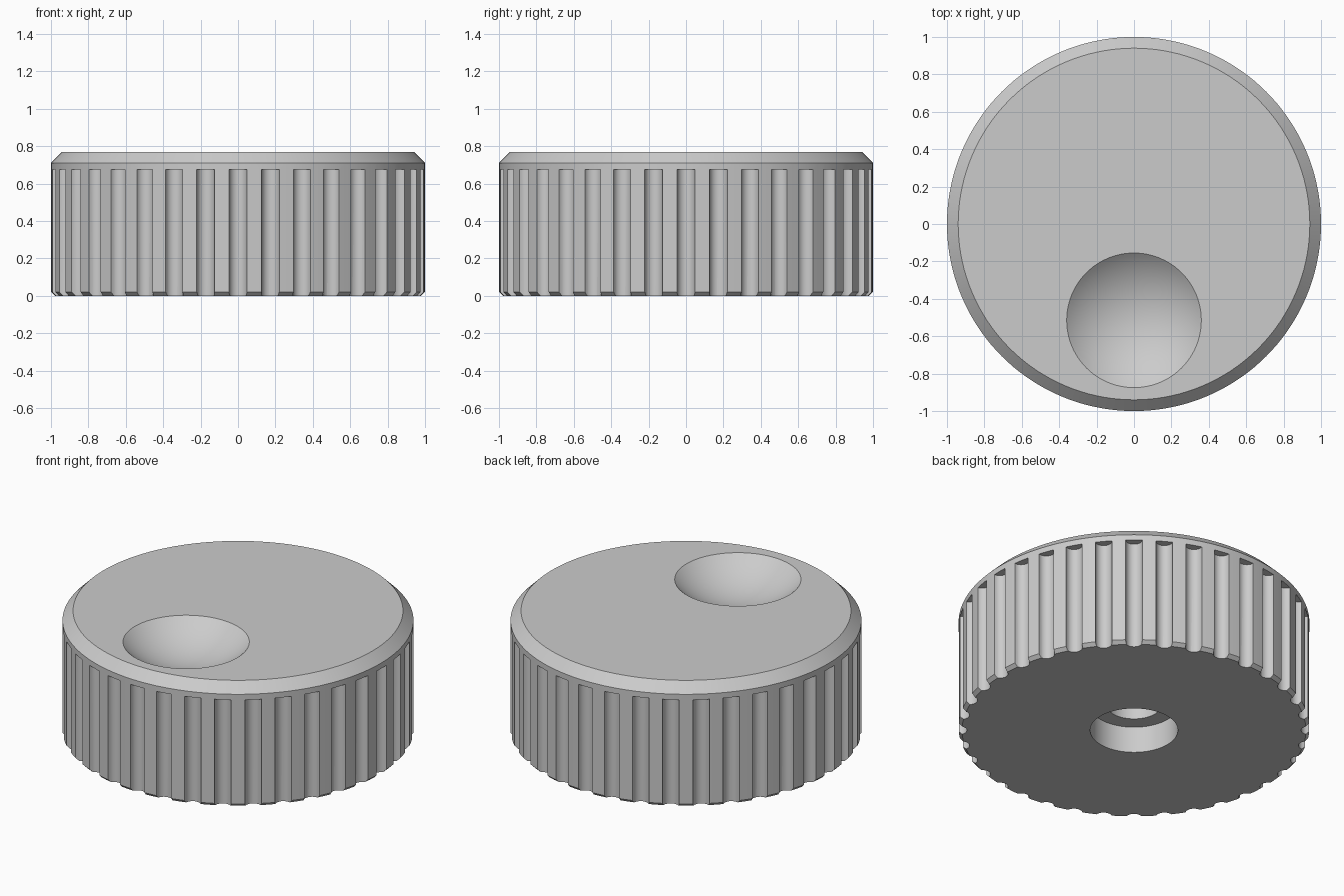
import bpy, bmesh, math
from mathutils import Matrix, Vector

cube = bpy.data.objects.get("Cube")
if cube:
    bpy.data.objects.remove(cube, do_unlink=True)

GROOVES = 36
HEIGHT = 0.77


def make_object(name, bm):
    bmesh.ops.recalc_face_normals(bm, faces=bm.faces)
    mesh = bpy.data.meshes.new(name)
    bm.to_mesh(mesh)
    bm.free()
    obj = bpy.data.objects.new(name, mesh)
    bpy.context.collection.objects.link(obj)
    return obj


def lathe(name, profile, steps):
    bm = bmesh.new()
    verts = [bm.verts.new((r, 0, z)) for r, z in profile]
    edges = [bm.edges.new(pair) for pair in zip(verts, verts[1:])]
    bmesh.ops.spin(bm, geom=verts + edges, cent=(0, 0, 0), axis=(0, 0, 1),
                   angle=math.tau, steps=steps, use_merge=False)
    bmesh.ops.remove_doubles(bm, verts=bm.verts, dist=1e-5)
    return make_object(name, bm)


def cut(target, cutter):
    cutter.hide_render = True
    mod = target.modifiers.new(cutter.name, 'BOOLEAN')
    mod.operation = 'DIFFERENCE'
    mod.solver = 'EXACT'
    mod.object = cutter
    bpy.context.view_layer.objects.active = target
    bpy.ops.object.modifier_apply(modifier=mod.name)
    bpy.data.objects.remove(cutter, do_unlink=True)


# Knob body: chamfered disc with a stepped shaft hole underneath
knob = lathe("knob_body", [
    (0, 0.5), (0.155, 0.5), (0.155, 0.165), (0.25, 0.165), (0.25, 0),
    (0.98, 0), (1, 0.02), (1, 0.71), (0.94, HEIGHT), (0, HEIGHT)], 144)

# Grip grooves: round flutes that stop below the top chamfer
bm = bmesh.new()
top, bottom = 0.675, -0.1
for i in range(GROOVES):
    angle = math.tau * i / GROOVES
    place = (Matrix.Rotation(angle, 4, 'Z')
             @ Matrix.Translation((1, 0, (top + bottom) / 2)))
    bmesh.ops.create_cone(bm, cap_ends=True, segments=24, radius1=0.048,
                          radius2=0.048, depth=top - bottom, matrix=place)
cut(knob, make_object("groove_cutter", bm))

# Finger dimple: shallow spherical dish near the front rim
rim, slope = 0.36, math.radians(42)
radius = rim / math.sin(slope)
centre = Vector((0, -0.515, HEIGHT + radius * math.cos(slope)))
bm = bmesh.new()
bmesh.ops.create_uvsphere(bm, u_segments=96, v_segments=64, radius=radius,
                          matrix=Matrix.Translation(centre))
cut(knob, make_object("dimple_cutter", bm))

# Single grey material
grey = bpy.data.materials.new("plain grey")
grey.use_nodes = True
colour = (0.6, 0.6, 0.6, 1)
grey.diffuse_color = colour
grey.node_tree.nodes["Principled BSDF"].inputs["Base Color"].default_value = colour
knob.data.materials.clear()
knob.data.materials.append(grey)

# Smooth curved walls, sharp rims
bpy.ops.object.select_all(action='DESELECT')
knob.select_set(True)
bpy.context.view_layer.objects.active = knob
bpy.ops.object.shade_smooth_by_angle(angle=math.radians(30))
